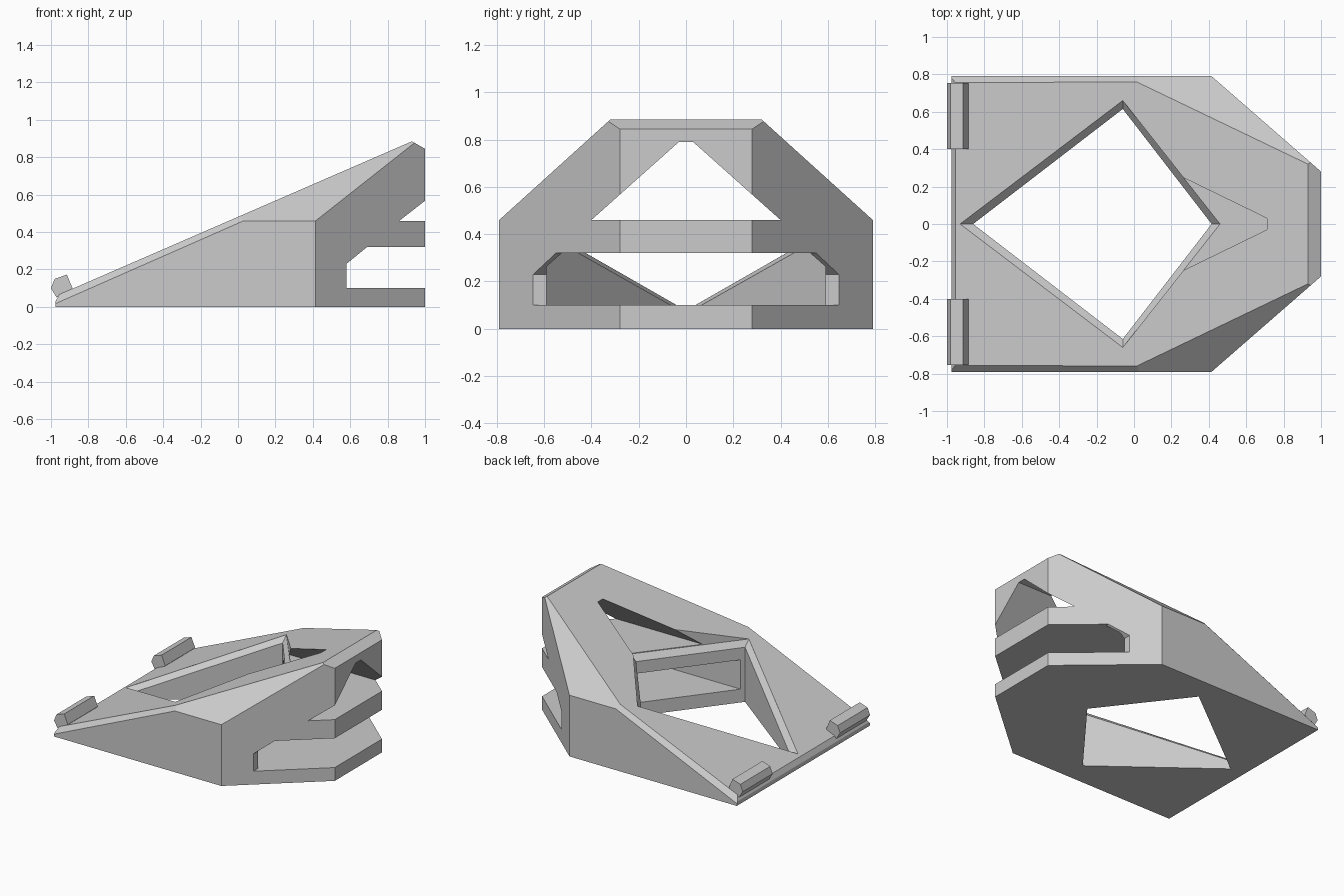
import bpy, bmesh
from mathutils import Vector

cube = bpy.data.objects.get("Cube")
if cube:
    bpy.data.objects.remove(cube, do_unlink=True)

grey = bpy.data.materials.new("plain_grey")
grey.use_nodes = True
COLOUR = (0.6, 0.6, 0.6, 1)
grey.diffuse_color = COLOUR
grey.node_tree.nodes["Principled BSDF"].inputs["Base Color"].default_value = COLOUR


def finish(name, bm):
    bmesh.ops.recalc_face_normals(bm, faces=bm.faces)
    mesh = bpy.data.meshes.new(name)
    bm.to_mesh(mesh)
    bm.free()
    mesh.materials.append(grey)
    obj = bpy.data.objects.new(name, mesh)
    bpy.context.collection.objects.link(obj)
    return obj


def loft(rings):
    """Closed solid through matching rings of points."""
    bm = bmesh.new()
    loops = [[bm.verts.new(p) for p in ring] for ring in rings]
    n = len(loops[0])
    for a, b in zip(loops, loops[1:]):
        for i in range(n):
            j = (i + 1) % n
            bm.faces.new((a[i], a[j], b[j], b[i]))
    bm.faces.new(loops[0][::-1])
    bm.faces.new(loops[-1])
    return bm


def prism(profile, axis, lo, hi):
    """Extrude a 2D profile along the axis with the given index."""
    def place(p, t):
        q = list(p)
        q.insert(axis, t)
        return q
    return loft([[place(p, t) for p in profile] for t in (lo, hi)])


def mirror_y(points):
    return points + [(x, -y) for x, y in reversed(points)]


def slice_off(bm, a, b, c, outward):
    """Remove everything beyond the plane through three points."""
    a, b, c = Vector(a), Vector(b), Vector(c)
    normal = (b - a).cross(c - a).normalized()
    if normal.dot(Vector(outward)) < 0:
        normal = -normal
    bmesh.ops.bisect_plane(bm, geom=bm.verts[:] + bm.edges[:] + bm.faces[:],
                           plane_co=a, plane_no=normal, clear_outer=True)
    bmesh.ops.holes_fill(bm, edges=bm.edges[:], sides=0)


# Wedge body: plan outline trimmed by the slope and its chamfers
plan = mirror_y([(-0.975, 0.79), (0.415, 0.79), (1, 0.28)])
bm = prism(plan, 2, 0, 1.2)
slice_off(bm, (-0.97, 0, 0.06), (0.93, 0, 0.885), (0, 1, 0.481), (0, 0, 1))
slice_off(bm, (0.93, 0, 0.885), (1, 0, 0.845), (1, 1, 0.845), (1, 0, 1))
slice_off(bm, (-0.975, 0, 0.03), (-0.955, 0, 0.066), (-0.955, 1, 0.066), (-1, 0, 1))
for s in (-1, 1):
    slice_off(bm, (0, s * 0.79, 0.46), (1, s * 0.79, 0.46), (0, s * 0.32, 0.885), (0, s, 1))
    slice_off(bm, (-0.97, s * 0.79, 0.02), (0.03, s * 0.79, 0.46),
              (-0.97, s * 0.755, 0.06), (0, s, 1))
body = finish("wedge_body", bm)

# Diamond well with a chamfered rim
rim = [(-0.93, 0, 0.077), (-0.06, -0.66, 0.455), (0.46, 0, 0.455), (-0.06, 0.66, 0.455)]
well = [(-0.86, 0, 0.063), (-0.06, -0.615, 0.41), (0.415, 0, 0.41), (-0.06, 0.615, 0.41)]
diamond = loft([[(x, y, -0.1) for x, y, z in well], well, rim,
                [(x, y, 1.2) for x, y, z in rim]])

# Triangular notch, cable slot and the pocket joining slot to well
notch = prism([(-0.4, 0.46), (0.4, 0.46), (0.03, 0.79), (-0.03, 0.79)], 0, -0.05, 1.1)
slot = prism([(0.58, 0.1), (0.58, 0.23), (0.69, 0.32), (1.1, 0.32), (1.1, 0.1)], 1, -1, 1)
pocket = prism(mirror_y([(-0.04, 0.59), (0.62, 0.59), (0.75, 0.47)]), 2, 0.1, 0.32)

for name, shape in (("diamond", diamond), ("notch", notch),
                    ("slot", slot), ("pocket", pocket)):
    cutter = finish(name + "_cutter", shape)
    cutter.hide_render = True
    mod = body.modifiers.new(name, "BOOLEAN")
    mod.operation = "DIFFERENCE"
    mod.solver = "EXACT"
    mod.object = cutter
    bpy.context.view_layer.objects.active = body
    bpy.ops.object.modifier_apply(modifier=mod.name)
    bpy.data.objects.remove(cutter, do_unlink=True)

# Stops along the low edge
lip = [(-1, 0.1), (-0.98, 0.15), (-0.915, 0.172), (-0.885, 0.1), (-0.9, 0.08), (-0.97, 0.05)]
for name, s in (("front_stop", -1), ("back_stop", 1)):
    finish(name, prism(lip, 1, s * 0.4, s * 0.755))
